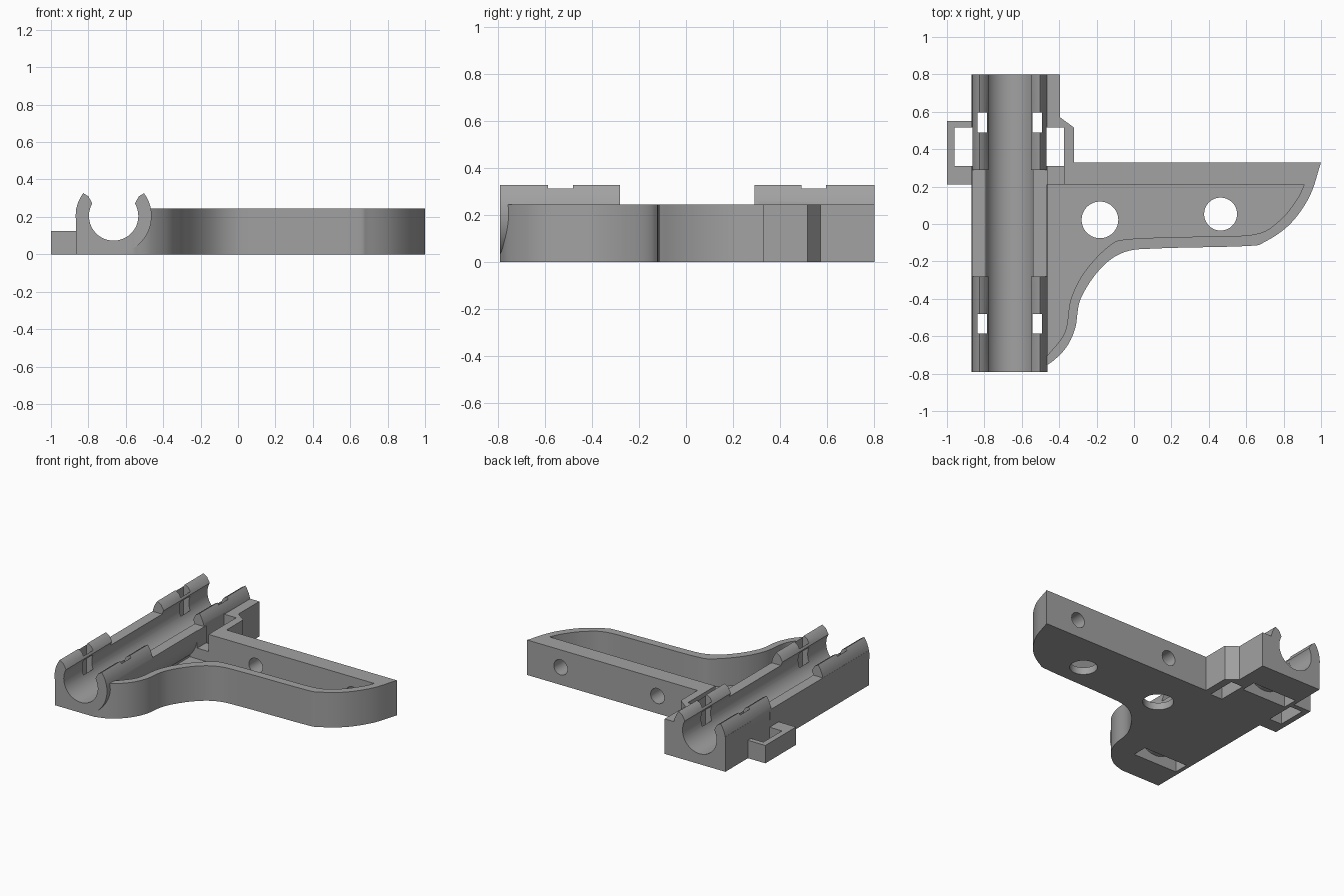
import bpy, bmesh, math
from mathutils import Vector

if "Cube" in bpy.data.objects:
    bpy.data.objects.remove(bpy.data.objects["Cube"], do_unlink=True)

grey = bpy.data.materials.new("plain grey")
grey.use_nodes = True
colour = (0.36, 0.36, 0.36, 1)
grey.diffuse_color = colour
grey.node_tree.nodes["Principled BSDF"].inputs["Base Color"].default_value = colour

TUBE_X, TUBE_Z = -0.665, 0.205
TOP = 0.245
FRONT, BACK = -0.79, 0.8


def prism(name, points, low, high, along="z"):
    """Extrude a closed outline along z (points are x, y) or along y (points are x, z)."""
    bm = bmesh.new()
    place = (lambda a, b, h: (a, b, h)) if along == "z" else (lambda a, b, h: (a, h, b))
    face = bm.faces.new([bm.verts.new(place(a, b, low)) for a, b in points])
    moved = bmesh.ops.extrude_face_region(bm, geom=[face])["geom"]
    shift = Vector(place(0, 0, high - low))
    bmesh.ops.translate(bm, vec=shift, verts=[v for v in moved if isinstance(v, bmesh.types.BMVert)])
    bmesh.ops.recalc_face_normals(bm, faces=bm.faces)
    mesh = bpy.data.meshes.new(name)
    bm.to_mesh(mesh)
    bm.free()
    obj = bpy.data.objects.new(name, mesh)
    bpy.context.collection.objects.link(obj)
    mesh.materials.append(grey)
    return obj


def box(name, x0, x1, y0, y1, z0, z1):
    return prism(name, [(x0, y0), (x1, y0), (x1, y1), (x0, y1)], z0, z1)


def arc(cx, cy, r, start=0, end=360, steps=64):
    count = steps if end - start == 360 else steps + 1
    angles = [math.radians(start + (end - start) * i / steps) for i in range(count)]
    return [(cx + r * math.cos(a), cy + r * math.sin(a)) for a in angles]


def smooth_path(points, steps=6):
    """Smooth curve through the given points."""
    p = [Vector(q) for q in points]
    p = [2 * p[0] - p[1]] + p + [2 * p[-1] - p[-2]]
    out = []
    for a, b, c, d in zip(p, p[1:], p[2:], p[3:]):
        for i in range(steps):
            t = i / steps
            out.append(b + (c - a) * t / 2 + (2 * a - 5 * b + 4 * c - d) * t * t / 2
                       + (3 * b - a - 3 * c + d) * t ** 3 / 2)
    return [tuple(q) for q in out] + [tuple(points[-1])]


def combine(target, tool, operation):
    mod = target.modifiers.new(tool.name, "BOOLEAN")
    mod.operation, mod.solver, mod.object = operation, "EXACT", tool
    bpy.context.view_layer.objects.active = target
    bpy.ops.object.modifier_apply(modifier=mod.name)
    bpy.data.objects.remove(tool, do_unlink=True)


def cut(tool):
    combine(bracket, tool, "DIFFERENCE")


def add(tool):
    combine(bracket, tool, "UNION")


# Bracket body with curved arm
outer = smooth_path([(-0.56, FRONT), (-0.465, -0.755), (-0.37, -0.67), (-0.315, -0.56),
                     (-0.285, -0.4), (-0.18, -0.24), (-0.05, -0.15), (0.14, -0.13),
                     (0.6, -0.118), (0.7, -0.095), (0.835, 0), (0.94, 0.15), (1, 0.33)])
rear = [(-0.32, 0.33), (-0.32, 0.515), (-0.395, 0.57), (-0.395, BACK), (-0.865, BACK), (-0.865, FRONT)]
bracket = prism("rod_holder_bracket", outer + rear, 0, TOP)

# Arm pocket with thin front rim
inner = smooth_path([(-0.465, -0.705), (-0.37, -0.58), (-0.337, -0.4), (-0.26, -0.25),
                     (-0.13, -0.115), (-0.02, -0.08), (0.35, -0.067), (0.647, -0.055),
                     (0.78, 0.02), (0.87, 0.13), (0.91, 0.21)])
cut(prism("arm_pocket", inner + [(-0.52, 0.21), (-0.52, -0.705)], 0.05, 1))

# Round holder and its clip jaws
add(prism("holder_tube", arc(TUBE_X, TUBE_Z, 0.203), FRONT, BACK, "y"))
cut(box("jaw_gap", -0.9, -0.4, -0.28, 0.29, TOP, 1))
cut(prism("rod_bore", arc(TUBE_X, TUBE_Z, 0.132), -1, 1, "y"))
lip = [(0.11, 0.265), (0.135, 0.31), (0.163, 0.327), (0.163, 0.5)]
opening = [(TUBE_X + a, b) for a, b in lip] + [(TUBE_X - a, b) for a, b in reversed(lip)]
cut(prism("jaw_opening", [(TUBE_X, 0.15)] + opening, -1, 1, "y"))

# Side bracket and rear strap openings
add(box("side_loop", -1, -0.85, 0.21, 0.55, 0, 0.125))
cut(box("side_window", -0.96, -0.864, 0.31, 0.515, -1, 1))
cut(box("strap_step", -0.463, -0.375, 0.2, 0.515, 0.125, 1))
cut(box("strap_window", -0.468, -0.375, 0.31, 0.515, -1, 1))

# Strap channels around the bore
half, gap = 0.172, 0.122
edge = math.degrees(math.acos(gap / 0.148))
bowl = arc(TUBE_X, TUBE_Z, 0.148, -edge, edge - 180, 24)
channel = [(TUBE_X - half, 0.5), (TUBE_X - half, -0.1), (TUBE_X + half, -0.1),
           (TUBE_X + half, 0.5), (TUBE_X + gap, 0.5)] + bowl + [(TUBE_X - gap, 0.5)]
for y in (-0.585, 0.49):
    cut(prism("strap_channel", channel, y, y + 0.105, "y"))

# Screw holes through the floor and the back wall
for x, y, r in ((-0.182, 0.022, 0.098), (0.463, 0.053, 0.088)):
    cut(prism("floor_hole", arc(x, y, r), -1, 0.2))
for x in (-0.01, 0.74):
    cut(prism("wall_hole", arc(x, TOP / 2, 0.053, steps=32), 0.15, 0.4, "y"))

bpy.ops.object.select_all(action="DESELECT")
bracket.select_set(True)
bpy.context.view_layer.objects.active = bracket
bpy.ops.object.shade_smooth_by_angle(angle=math.radians(30))
